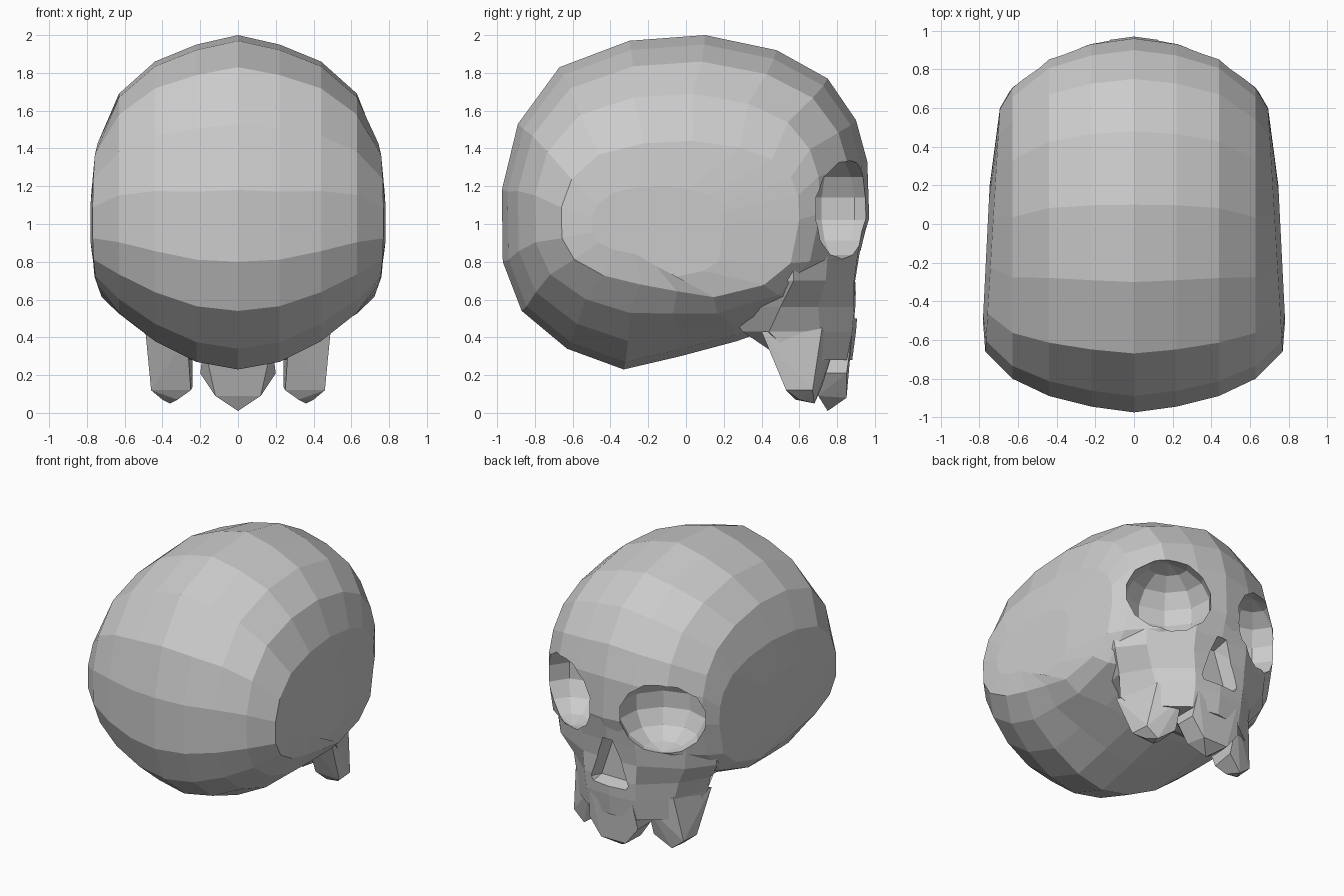
import bpy
import bmesh
from mathutils import Matrix, Vector

cube = bpy.data.objects.get("Cube")
if cube:
    bpy.data.objects.remove(cube, do_unlink=True)

bone = bpy.data.materials.new("bone_grey")
bone.use_nodes = True
colour = (0.6, 0.6, 0.6, 1)
bone.diffuse_color = colour
bone.node_tree.nodes["Principled BSDF"].inputs["Base Color"].default_value = colour


def finish(name, bm):
    """Turn a bmesh into a flat shaded object in the bone material."""
    bmesh.ops.recalc_face_normals(bm, faces=bm.faces)
    mesh = bpy.data.meshes.new(name)
    bm.to_mesh(mesh)
    bm.free()
    mesh.materials.append(bone)
    obj = bpy.data.objects.new(name, mesh)
    bpy.context.collection.objects.link(obj)
    return obj


def loft(name, rings):
    """Skin closed rings of equal length and cap both ends."""
    bm = bmesh.new()
    loops = [[bm.verts.new(p) for p in ring] for ring in rings]
    count = len(loops[0])
    for a, b in zip(loops, loops[1:]):
        for i in range(count):
            j = (i + 1) % count
            bm.faces.new((a[i], a[j], b[j], b[i]))
    bm.faces.new(loops[0])
    bm.faces.new(loops[-1])
    return finish(name, bm)


def hull(name, points):
    """Convex solid around a few points."""
    bm = bmesh.new()
    for p in points:
        bm.verts.new(p)
    result = bmesh.ops.convex_hull(bm, input=bm.verts)
    loose = set(result["geom_interior"]) | set(result["geom_unused"])
    bmesh.ops.delete(bm, geom=[v for v in loose if isinstance(v, bmesh.types.BMVert)])
    return finish(name, bm)


def both_sides(points):
    return [(s * x, y, z) for x, y, z in points for s in (-1, 1)]


def combine(target, part, operation):
    """Boolean a part into the target, then discard the part."""
    mod = target.modifiers.new(part.name, 'BOOLEAN')
    mod.operation = operation
    mod.solver = 'EXACT'
    mod.object = part
    bpy.context.view_layer.objects.active = target
    bpy.ops.object.modifier_apply(modifier=mod.name)
    bpy.data.objects.remove(part, do_unlink=True)


# Braincase: the side outline, shrunk ring by ring towards each flat temple
outline = [(-.975, 1.18), (-.89, 1.53), (-.67, 1.83), (-.3, 1.97), (.1, 2), (.48, 1.92),
           (.75, 1.77), (.9, 1.55), (.96, 1.33), (.97, 1.03), (.9, .8), (.68, .53),
           (.27, .38), (-.03, .3), (-.33, .23), (-.63, .34), (-.87, .54), (-.97, .8)]
# half width, top, bottom, back, front, slant, sag of the lower front
sections = [(0, 2, .23, -.975, .97, 0, 0), (.22, 1.95, .27, -.945, .94, 0, 0),
            (.44, 1.86, .38, -.89, .87, 0, .06), (.63, 1.69, .53, -.8, .71, 0, .17),
            (.73, 1.44, .68, -.66, .6, .06, .22), (.757, 1.2, .84, -.5, .2, .05, .25)]


def temple_ring(side, section):
    x, top, bottom, back, front, slant, sag = section
    ring = []
    for y, z in outline:
        py = back + (y + .975) / 1.945 * (front - back)
        pz = bottom + (z - .23) / 1.77 * (top - bottom)
        if z < 1:
            pz -= sag * min(max(y + .33, 0), .6)
        ring.append((side * (x - slant * py), py, pz))
    return ring


skull = loft("skull", [temple_ring(-1, s) for s in reversed(sections)]
             + [temple_ring(1, s) for s in sections[1:]])

# Face: half outlines from brow to upper jaw, middle to cheek
levels = [(1.45, [(0, .86), (.22, .82), (.44, .7), (.5, .55), (.4, .1)]),
          (1.3, [(0, .95), (.24, .91), (.53, .77), (.65, .64), (.6, .1)]),
          (1.05, [(0, .97), (.2, .94), (.58, .73), (.69, .6), (.68, .1)]),
          (.84, [(0, .92), (.22, .91), (.52, .75), (.67, .57), (.67, .1)]),
          (.7, [(0, .9), (.22, .89), (.51, .74), (.645, .57), (.63, .15)]),
          (.56, [(0, .91), (.21, .89), (.43, .7), (.55, .5), (.48, .2)]),
          (.43, [(0, .9), (.2, .88), (.4, .71), (.49, .44), (.3, .3)]),
          (.28, [(0, .88), (.2, .85), (.37, .72), (.44, .58), (.34, .52)])]
face_rings = []
for z, half in levels:
    left = [(x, y, z) for x, y in half]
    right = [(-x, y, z) for x, y in reversed(half[1:])]
    face_rings.append(left + right)
combine(skull, loft("face", face_rings), 'UNION')

# Three teeth
combine(skull, hull("middle_tooth", both_sides(
    [(.17, .88, .42), (.2, .85, .21), (.1, .85, .08), (.12, .7, .09),
     (.2, .7, .21), (.18, .6, .36)]) + [(0, .75, .01)]), 'UNION')
for side in (-1, 1):
    tooth = [(.49, .4, .43), (.27, .42, .41), (.4, .72, .45), (.24, .79, .36),
             (.46, .53, .12), (.45, .67, .12), (.25, .55, .12), (.24, .72, .14),
             (.32, .58, .07), (.4, .6, .07), (.36, .68, .05), (.46, .5, .25)]
    combine(skull, hull("side_tooth", [(side * x, y, z) for x, y, z in tooth]), 'UNION')

# Eye sockets, turned outwards
for side in (-1, 1):
    bm = bmesh.new()
    bmesh.ops.create_uvsphere(bm, u_segments=10, v_segments=7, radius=1)
    place = (Matrix.Translation(Vector((side * .37, .8, 1.08)))
             @ Matrix.Rotation(-side * .6, 4, 'Z')
             @ Matrix.Diagonal((.31, .28, .27, 1)))
    bmesh.ops.transform(bm, matrix=place, verts=bm.verts)
    combine(skull, finish("socket_cutter", bm), 'DIFFERENCE')

# Nose opening
combine(skull, hull("nose_cutter", both_sides(
    [(.05, 1.1, .91), (.2, 1.1, .56), (.14, 1.1, .46), (.03, .8, .82), (.13, .8, .52)])),
    'DIFFERENCE')
